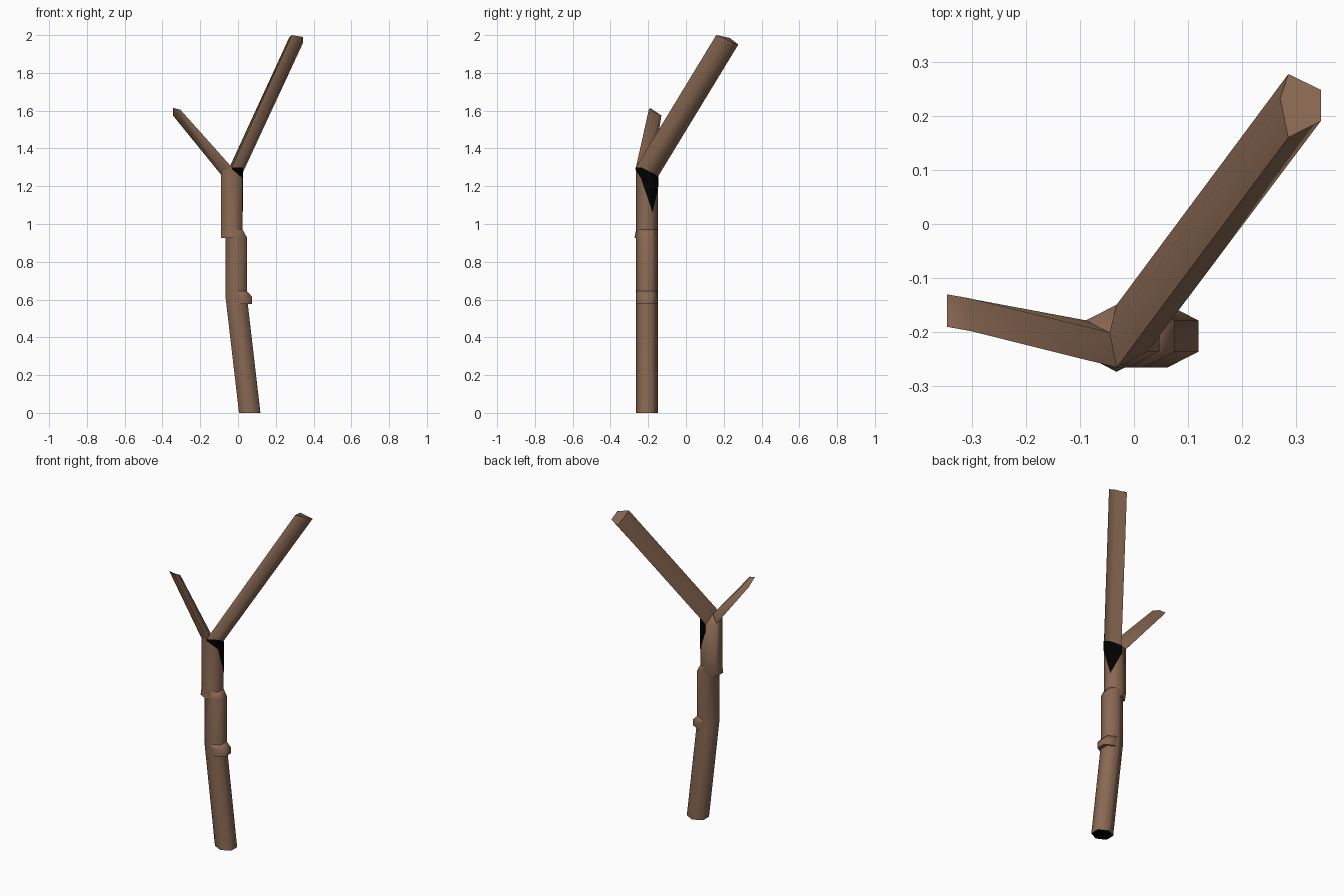
import bpy
import math

cube = bpy.data.objects.get("Cube")
if cube:
    bpy.data.objects.remove(cube)


def make_material(name, colour):
    mat = bpy.data.materials.new(name)
    mat.use_nodes = True
    mat.diffuse_color = colour
    mat.node_tree.nodes["Principled BSDF"].inputs["Base Color"].default_value = colour
    return mat


bark = make_material("brown bark", (0.25, 0.14, 0.085, 1))
hollow = make_material("black hollow", (0.0, 0.0, 0.0, 1))
R = 0.058
Y = -0.207


def hexagon(x, z, y=Y):
    """Six-sided ring, starting at the back point and running towards +x."""
    ring = []
    for i in range(6):
        a = math.pi / 2 - i * math.pi / 3
        ring.append((x + R * 1.13 * math.cos(a), y + R * math.sin(a), z))
    return ring


def loft(name, rings, closed=True, caps=(True, True), mat=bark, smooth=70):
    """Skin a list of equal rings into one tube or strip."""
    n = len(rings[0])
    verts = [p for ring in rings for p in ring]
    faces = []
    for k in range(len(rings) - 1):
        for i in range(n if closed else n - 1):
            j = (i + 1) % n
            faces.append((k * n + j, k * n + i, (k + 1) * n + i, (k + 1) * n + j))
    if caps[0]:
        faces.append(tuple(range(n)))
    if caps[1]:
        last = (len(rings) - 1) * n
        faces.append(tuple(last + i for i in reversed(range(n))))
    mesh = bpy.data.meshes.new(name)
    mesh.from_pydata(verts, [], faces)
    mesh.materials.append(mat)
    obj = bpy.data.objects.new(name, mesh)
    bpy.context.collection.objects.link(obj)
    bpy.ops.object.select_all(action="DESELECT")
    obj.select_set(True)
    bpy.context.view_layer.objects.active = obj
    bpy.ops.object.shade_smooth_by_angle(angle=math.radians(smooth))
    return obj


# Lower and middle trunk, with a dark cut end at the foot
trunk = loft("lower_trunk", [hexagon(0.062, 0), hexagon(-0.01, 0.62),
                             hexagon(-0.01, 0.93), hexagon(-0.032, 0.97)])
trunk.data.materials.append(hollow)
for face in trunk.data.polygons:
    if face.normal.z < -0.9:
        face.material_index = 1

# Knot where the trunk bends
loft("knot", [hexagon(0.018, 0.577), hexagon(0.018, 0.615), hexagon(-0.01, 0.645)])

# Upper trunk, overhanging a little, with a slanted top
top = [(x, y, z) for (x, y, _), z in
       zip(hexagon(-0.032, 0), (1.25, 1.27, 1.3, 1.3, 1.28, 1.26))]
loft("upper_trunk", [hexagon(-0.032, 0.927, Y - 0.008), hexagon(-0.032, 0.965), top])

# Fork: each branch grows from one half of the trunk top
back, back_l, front_l, front, front_r, back_r = top
middle = (-0.045, -0.2, 1.3)
loft("long_branch", [
    [back, back_l, front_l, front, middle],
    [(0.285, 0.277, 1.95), (0.345, 0.248, 1.96), (0.345, 0.19, 1.99),
     (0.285, 0.16, 2.0), (0.27, 0.232, 1.985)]])
loft("short_branch", [
    [middle, front, front_r, back_r],
    [(-0.305, -0.137, 1.58), (-0.305, -0.197, 1.605),
     (-0.345, -0.19, 1.615), (-0.345, -0.13, 1.575)]])

# Thin dark split in the bark below the long branch
split = [(p[0] + (p[0] + 0.032) * 0.05, p[1] + (p[1] - Y) * 0.05)
         for p in (back, back_l, front_l, front)]
loft("bark_split", [
    [(x, y, z) for (x, y), z in zip(split, (1.2, 1.06, 1.24, 1.29))],
    [(x, y, z) for (x, y), z in zip(split, (1.25, 1.27, 1.3, 1.3))]],
    closed=False, caps=(False, False), mat=hollow)
